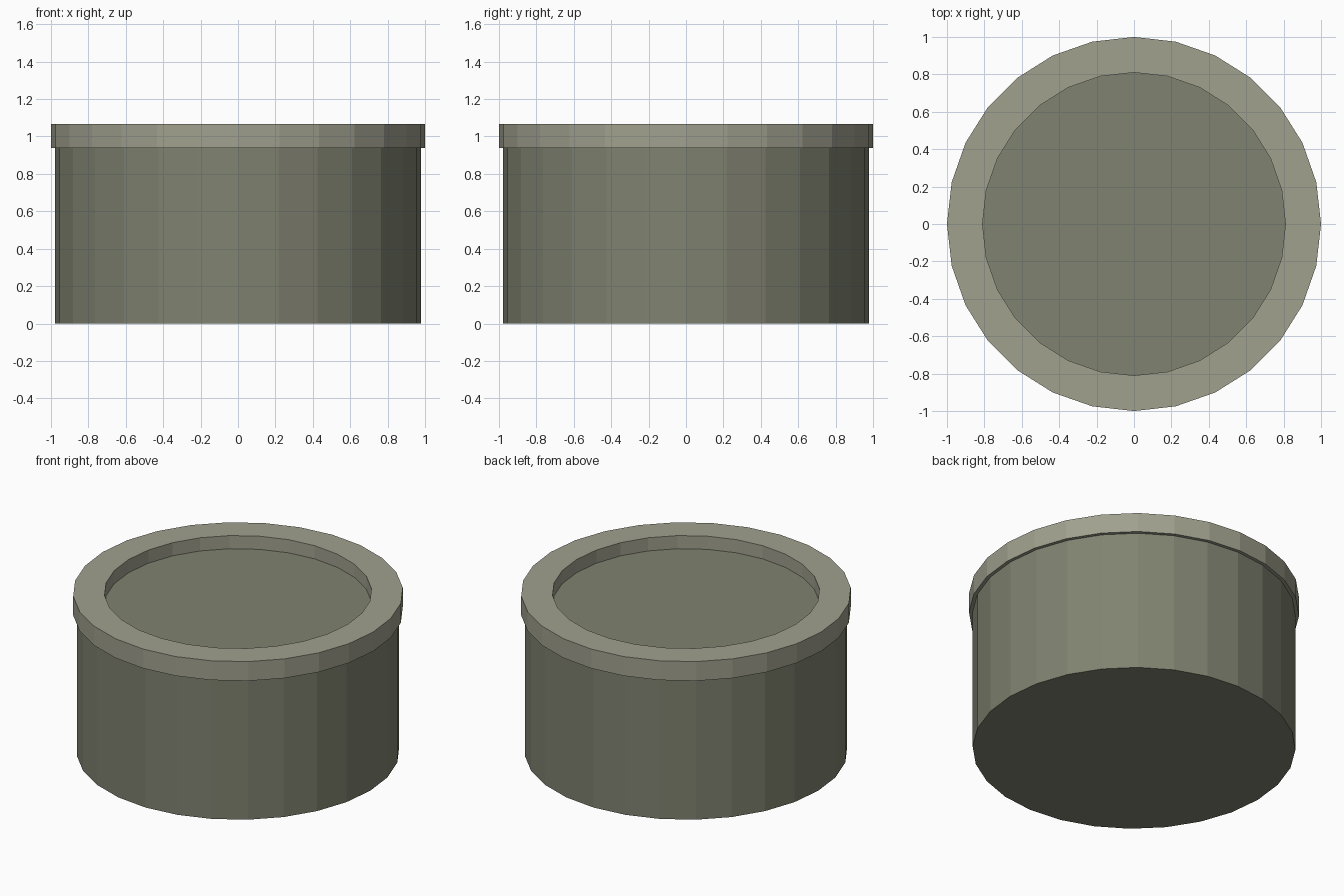
import bpy, bmesh, math

if "Cube" in bpy.data.objects:
    bpy.data.objects.remove(bpy.data.objects["Cube"])

SIDES = 28


def lathe(name, profile, color, closed=False):
    """Spin an (r, z) profile around z; open profiles are capped at both ends."""
    bm = bmesh.new()
    rings = []
    for r, z in profile:
        rings.append([bm.verts.new((r * math.cos(2 * math.pi * i / SIDES),
                                    r * math.sin(2 * math.pi * i / SIDES), z))
                      for i in range(SIDES)])
    pairs = list(zip(rings, rings[1:]))
    if closed:
        pairs.append((rings[-1], rings[0]))
    else:
        bm.faces.new(rings[0])
        bm.faces.new(rings[-1])
    for a, b in pairs:
        for i in range(SIDES):
            j = (i + 1) % SIDES
            bm.faces.new((a[i], a[j], b[j], b[i]))
    bmesh.ops.recalc_face_normals(bm, faces=bm.faces)
    mesh = bpy.data.meshes.new(name)
    bm.to_mesh(mesh)
    bm.free()
    mat = bpy.data.materials.new(name + "_color")
    mat.diffuse_color = color
    mat.use_nodes = True
    mat.node_tree.nodes["Principled BSDF"].inputs["Base Color"].default_value = mat.diffuse_color
    mesh.materials.append(mat)
    obj = bpy.data.objects.new(name, mesh)
    bpy.context.collection.objects.link(obj)
    return obj


# Solid drum, whose flat top shows inside the rim
lathe("drum_body", [(0.978, 0.0), (0.978, 0.979)], (0.214, 0.223, 0.162, 1))

# Overhanging ring around the top edge
lathe("top_rim", [(0.81, 0.938), (1.0, 0.938), (1.0, 1.067), (0.81, 1.067)],
      (0.355, 0.355, 0.275, 1), closed=True)
